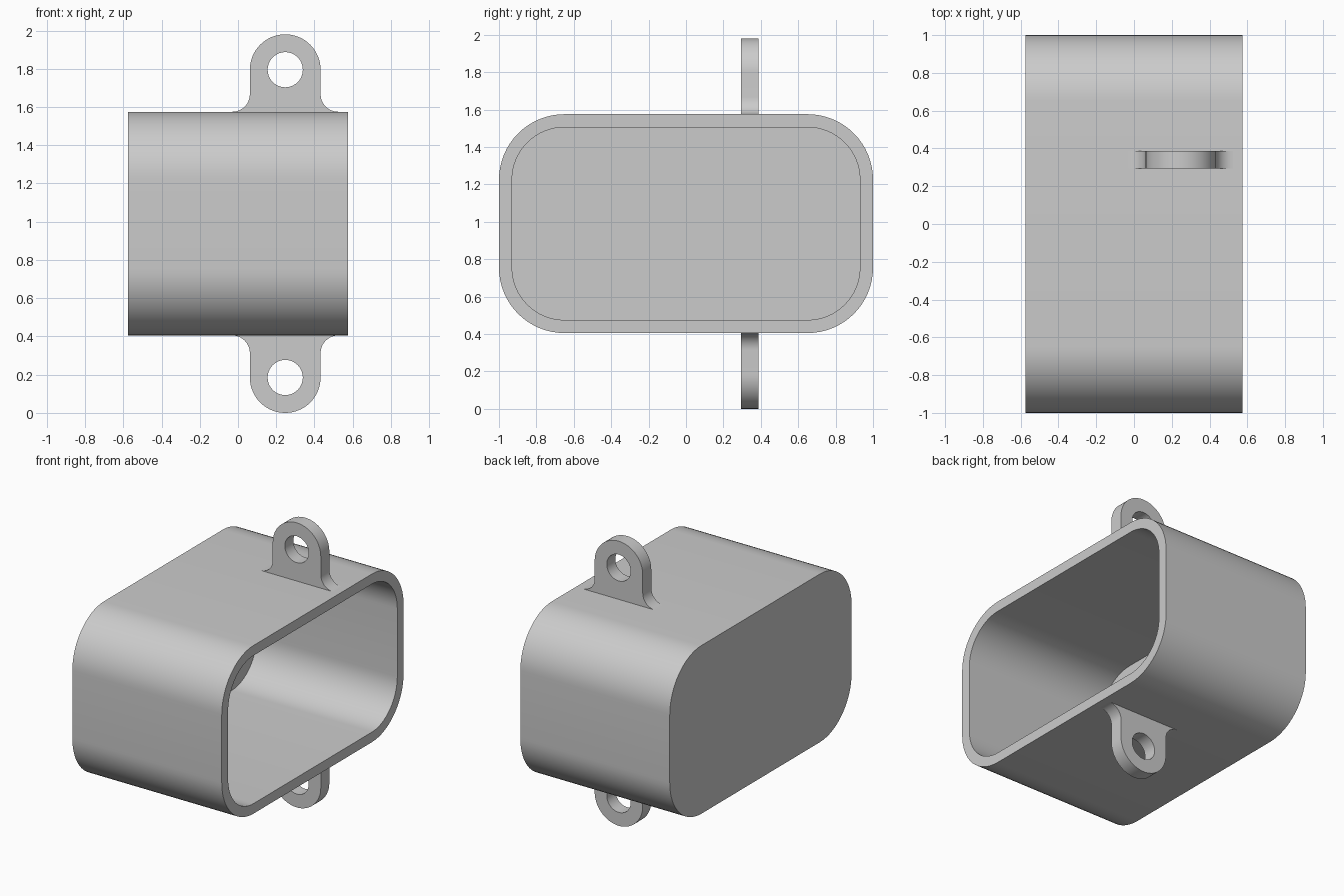
import bpy
import bmesh
from math import cos, sin, pi, radians

cube = bpy.data.objects.get("Cube")
if cube:
    bpy.data.objects.remove(cube, do_unlink=True)

# Single plain grey
grey = bpy.data.materials.new("plain grey")
grey.use_nodes = True
colour = (0.6, 0.6, 0.6, 1)
grey.diffuse_color = colour
grey.node_tree.nodes["Principled BSDF"].inputs["Base Color"].default_value = colour

MID_Z = 0.99                       # centre height of the box
HALF_X, HALF_Y, HALF_Z = 0.575, 1.0, 0.585
WALL, CORNER = 0.07, 0.35
TAB_X, TAB_Y, TAB_THICK = 0.247, 0.34, 0.094
TAB_R, HOLE_R, FILLET, EYE_H = 0.185, 0.092, 0.092, 0.22


def arc(cx, cy, r, start, end, n):
    """Points along a circular arc, angles in degrees."""
    angles = [radians(start + (end - start) * i / n) for i in range(n + 1)]
    return [(cx + r * cos(a), cy + r * sin(a)) for a in angles]


def finish(bm, name):
    bmesh.ops.recalc_face_normals(bm, faces=bm.faces)
    mesh = bpy.data.meshes.new(name)
    bm.to_mesh(mesh)
    bm.free()
    mesh.materials.append(grey)
    obj = bpy.data.objects.new(name, mesh)
    bpy.context.collection.objects.link(obj)
    bpy.ops.object.select_all(action='DESELECT')
    obj.select_set(True)
    bpy.context.view_layer.objects.active = obj
    bpy.ops.object.shade_smooth_by_angle(angle=radians(30))
    return obj


def box_ring(bm, x, inset):
    """Rounded rectangle of vertices in the yz plane."""
    r = CORNER - inset
    cy, cz = HALF_Y - CORNER, HALF_Z - CORNER
    points = []
    for i, (sy, sz) in enumerate([(1, 1), (-1, 1), (-1, -1), (1, -1)]):
        points += arc(sy * cy, sz * cz, r, 90 * i, 90 * i + 90, 16)
    return [bm.verts.new((x, y, MID_Z + z)) for y, z in points]


def build_box():
    """Hollow box, closed at one end, with a flat rim at the open end."""
    bm = bmesh.new()
    rings = [box_ring(bm, -HALF_X, 0), box_ring(bm, HALF_X, 0),
             box_ring(bm, HALF_X, WALL), box_ring(bm, WALL - HALF_X, WALL)]
    for a, b in zip(rings, rings[1:]):
        for i in range(len(a)):
            j = (i + 1) % len(a)
            bm.faces.new((a[i], a[j], b[j], b[i]))
    bm.faces.new(rings[0])
    bm.faces.new(rings[-1])
    return finish(bm, "open_box")


def build_tab(name, side):
    """Pierced tab with flared foot; side is 1 for top, -1 for bottom."""
    foot = TAB_R + FILLET
    outline = [(-foot, -0.02)]
    outline += arc(-foot, FILLET, FILLET, -90, 0, 10)
    outline += arc(0, EYE_H, TAB_R, 180, 0, 32)
    outline += arc(foot, FILLET, FILLET, 180, 270, 10)
    outline += [(foot, -0.02)]
    hole = arc(0, EYE_H, HOLE_R, 0, 360, 40)[:-1]

    bm = bmesh.new()
    edges = []
    for loop in (outline, hole):
        verts = [bm.verts.new((TAB_X + u, TAB_Y - TAB_THICK / 2,
                               MID_Z + side * (HALF_Z + w))) for u, w in loop]
        edges += [bm.edges.new((verts[i - 1], verts[i])) for i in range(len(verts))]
    bmesh.ops.triangle_fill(bm, edges=edges, use_beauty=True)
    result = bmesh.ops.extrude_face_region(bm, geom=bm.faces[:], use_keep_orig=True)
    moved = [g for g in result["geom"] if isinstance(g, bmesh.types.BMVert)]
    bmesh.ops.translate(bm, verts=moved, vec=(0, TAB_THICK, 0))
    return finish(bm, name)


build_box()
build_tab("top_tab", 1)
build_tab("bottom_tab", -1)
